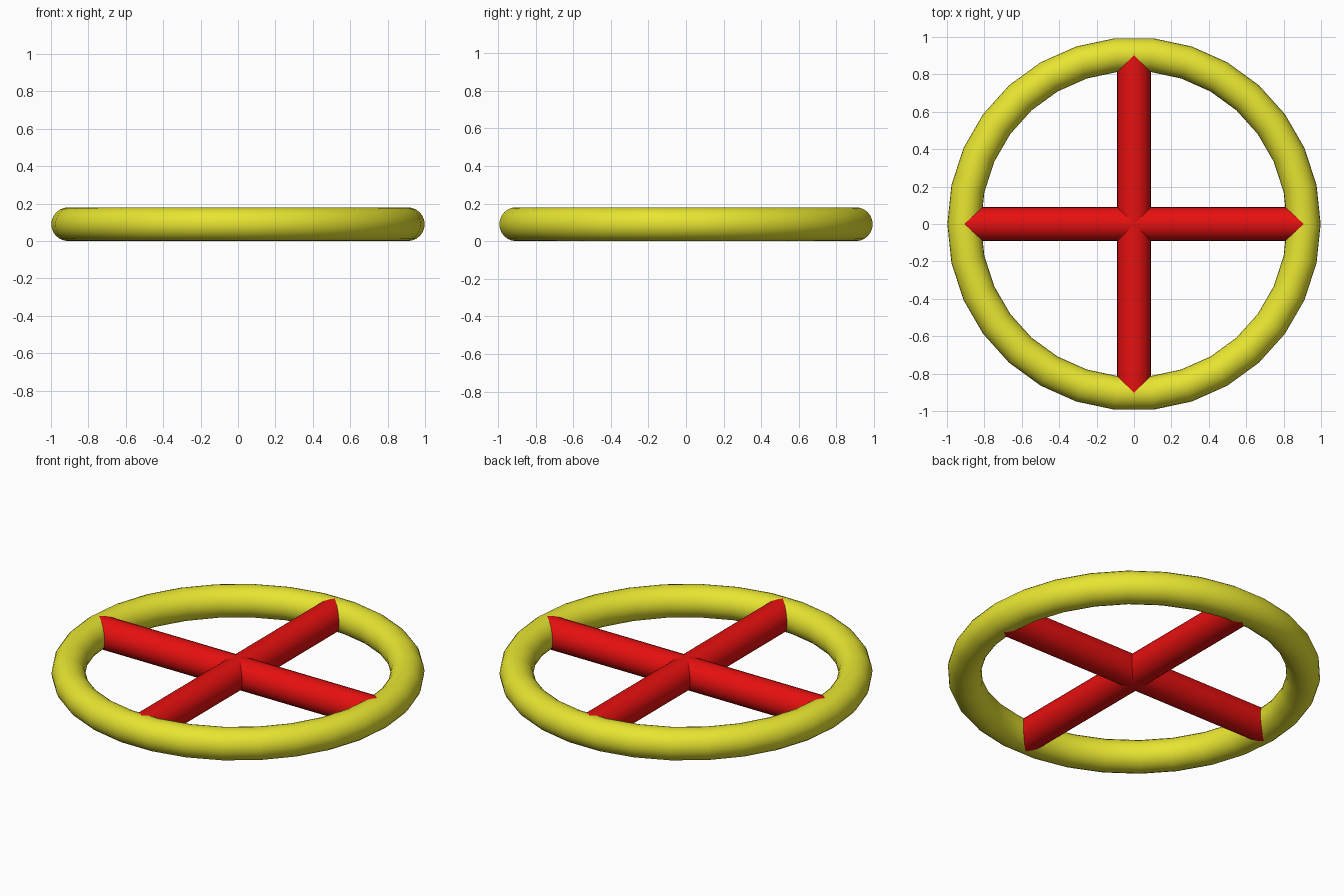
import bpy
from math import pi, radians

if "Cube" in bpy.data.objects:
    bpy.data.objects.remove(bpy.data.objects["Cube"])

TUBE = 0.09    # radius shared by rim and spokes
RING = 0.908   # centre-line radius of the rim


def material(name, rgb):
    mat = bpy.data.materials.new(name)
    mat.diffuse_color = (*rgb, 1)
    mat.use_nodes = True
    mat.node_tree.nodes["Principled BSDF"].inputs["Base Color"].default_value = mat.diffuse_color
    return mat


def finish(name, mat):
    obj = bpy.context.object
    obj.name = name
    obj.data.materials.append(mat)
    bpy.ops.object.shade_smooth_by_angle(angle=radians(40))


yellow = material("yellow", (0.8, 0.78, 0.03))
red = material("red", (0.8, 0.005, 0.005))

# Rim: round tube with 30 visible segments
bpy.ops.mesh.primitive_torus_add(major_radius=RING, minor_radius=TUBE,
                                 major_segments=30, minor_segments=24,
                                 location=(0, 0, TUBE))
finish("rim", yellow)

# Two crossing bars whose ends are buried in the rim
for name, rotation in (("spoke_bar_x", (0, pi / 2, 0)),
                       ("spoke_bar_y", (pi / 2, 0, 0))):
    bpy.ops.mesh.primitive_cylinder_add(vertices=24, radius=TUBE, depth=2 * 0.905,
                                        location=(0, 0, TUBE), rotation=rotation)
    finish(name, red)
